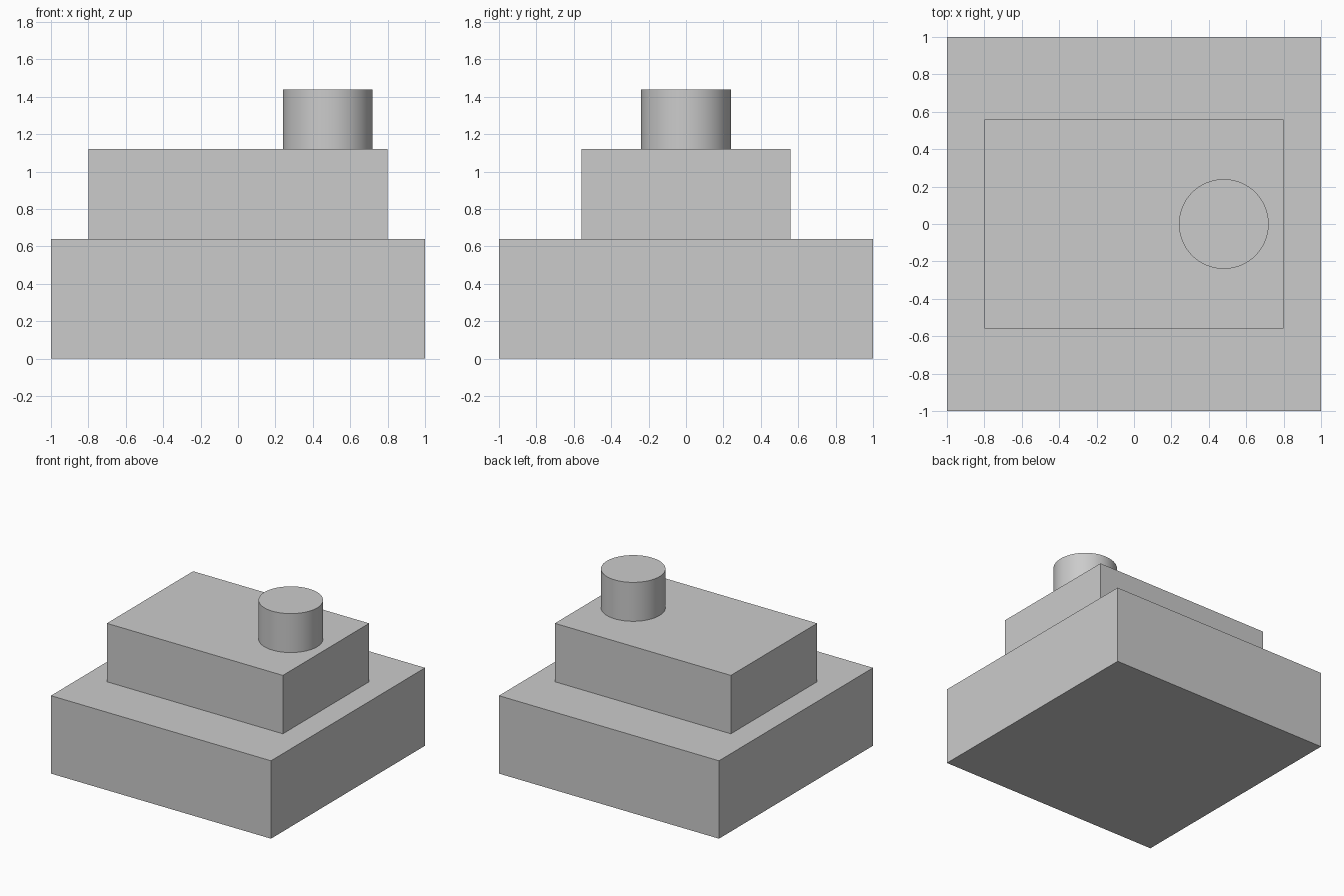
import bpy
import math

if "Cube" in bpy.data.objects:
    bpy.data.objects.remove(bpy.data.objects["Cube"])


def box(name, size, z_bottom):
    bpy.ops.mesh.primitive_cube_add(size=1, location=(0, 0, z_bottom + size[2] / 2))
    obj = bpy.context.object
    obj.name = name
    obj.scale = size
    bpy.ops.object.transform_apply(location=False, rotation=False, scale=True)
    return obj


# Stacked blocks
box("base_block", (2.0, 2.0, 0.64), 0.0)
box("upper_block", (1.6, 1.12, 0.48), 0.64)

# Round peg, set towards the right end
bpy.ops.mesh.primitive_cylinder_add(vertices=64, radius=0.24, depth=0.32,
                                    location=(0.48, 0, 1.28))
bpy.context.object.name = "round_peg"
bpy.ops.object.shade_smooth_by_angle(angle=math.radians(30))
